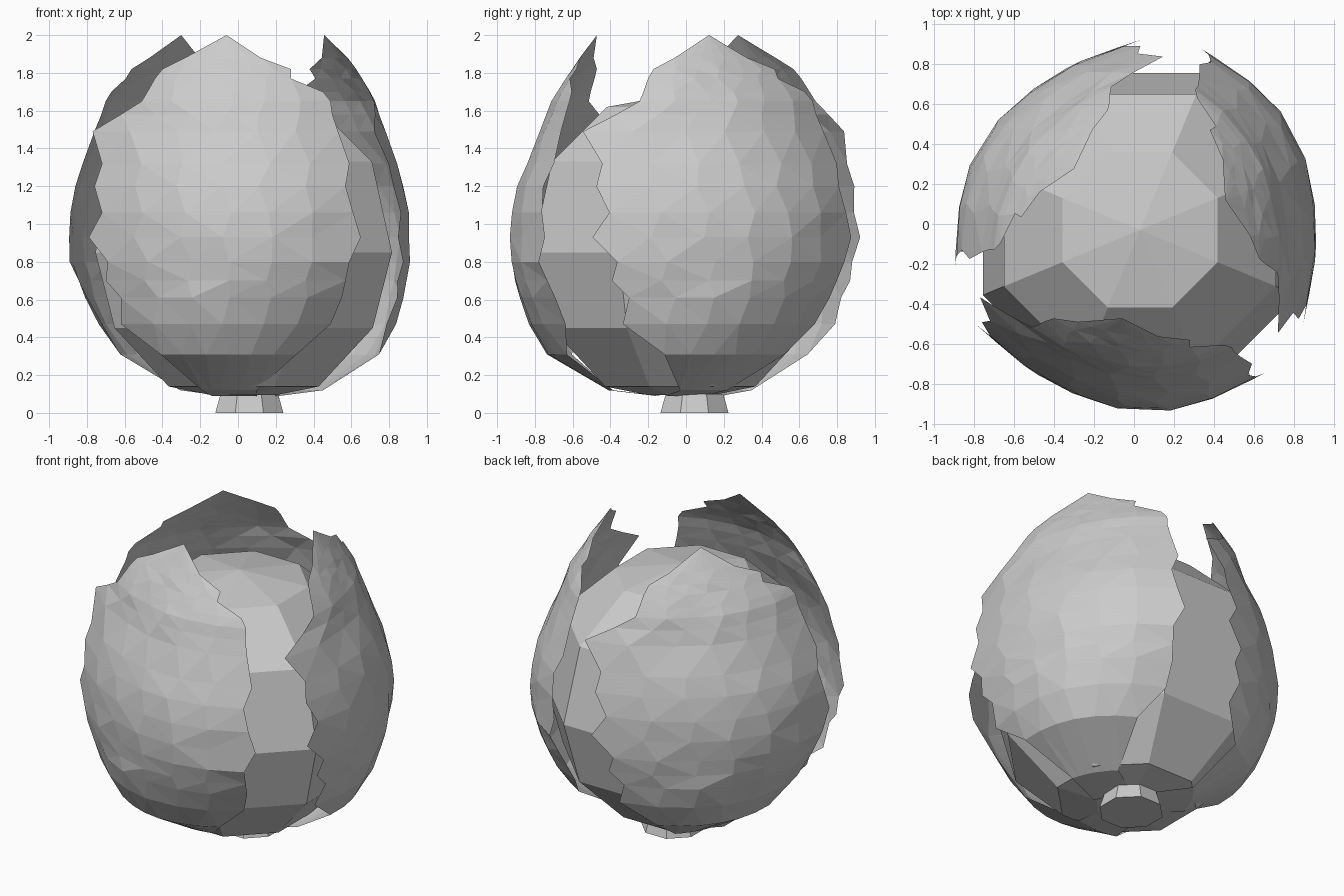
import bpy, bmesh, math, random
from mathutils import Matrix, Vector

if "Cube" in bpy.data.objects:
    bpy.data.objects.remove(bpy.data.objects["Cube"])

CX, CY = 0.03, -0.02


def make_object(name, bm):
    bmesh.ops.recalc_face_normals(bm, faces=bm.faces)
    me = bpy.data.meshes.new(name)
    bm.to_mesh(me)
    bm.free()
    ob = bpy.data.objects.new(name, me)
    bpy.context.collection.objects.link(ob)
    return ob


def lathe(profile, cx, cy, crown=0.0, sides=8):
    """Faceted solid from (radius, z) rings, capped, with an optional raised tip."""
    bm = bmesh.new()
    rings = []
    for r, z in profile:
        ring = []
        for i in range(sides):
            a = 2 * math.pi * (i + 0.5) / sides
            ring.append(bm.verts.new((cx + r * math.cos(a), cy + r * math.sin(a), z)))
        rings.append(ring)
    for a, b in zip(rings, rings[1:]):
        for i in range(sides):
            j = (i + 1) % sides
            bm.faces.new((a[i], a[j], b[j], b[i]))
    bm.faces.new(rings[0])
    tip = bmesh.ops.poke(bm, faces=[bm.faces.new(rings[-1])])["verts"][0]
    tip.co.z += crown
    return bm


# Round inner head, with a shallow domed crown
make_object("head", lathe([(0.19, 0.095), (0.43, 0.14), (0.74, 0.45), (0.85, 0.85),
                           (0.735, 1.33), (0.42, 1.62)], CX, CY - 0.01, 0.07))

# Cut stem
make_object("stem", lathe([(0.195, 0.0), (0.165, 0.1)], 0.06, 0.045))

# Leaf rows: height, depth of the middle, ragged left and right edge
ROWS = [
    (0.09, 0.16, -0.14, 0.10), (0.12, 0.41, -0.19, 0.10),
    (0.31, 0.735, -0.41, 0.31), (0.47, 0.83, -0.62, 0.49),
    (0.61, 0.88, -0.62, 0.55), (0.70, 0.90, -0.70, 0.57),
    (0.80, 0.915, -0.69, 0.59), (0.93, 0.92, -0.79, 0.65),
    (1.06, 0.91, -0.72, 0.61), (1.20, 0.88, -0.76, 0.57),
    (1.32, 0.835, -0.72, 0.59), (1.49, 0.765, -0.77, 0.53),
    (1.58, 0.725, -0.62, 0.50), (1.65, 0.70, -0.51, 0.49),
    (1.70, 0.67, -0.48, 0.45), (1.77, 0.625, -0.44, 0.28),
    (1.82, 0.59, -0.40, 0.28), (1.88, 0.55, -0.28, 0.12),
    (2.00, 0.47, -0.06, -0.06),
]
COLS = 6


def leaf(name, angle, inset):
    rng = random.Random(4)
    bm = bmesh.new()
    grid = []
    for k, (z, d, xl, xr) in enumerate(ROWS):
        low = max(0.0, 0.8 - z)           # tighter curl towards the base
        row = []
        for i in range(COLS + 1):
            x = xl + (xr - xl) * i / COLS
            u = x + 0.07
            y = -d + inset - (0.17 - 0.2 * low) * u + (0.57 + 0.7 * low) * u * u
            # Gentle crumpling of the leaf blade
            if 0 < i < COLS and 2 < k < len(ROWS) - 2:
                x += rng.uniform(-0.02, 0.02)
                y += rng.uniform(-0.005, 0.005)
            row.append(bm.verts.new((x, y, z)))
        grid.append(row)
    for a, b in zip(grid, grid[1:]):
        for i in range(COLS):
            bm.faces.new((a[i], a[i + 1], b[i + 1], b[i]))
    bmesh.ops.remove_doubles(bm, verts=bm.verts, dist=0.002)
    bmesh.ops.triangulate(bm, faces=bm.faces)
    bmesh.ops.rotate(bm, verts=bm.verts, cent=Vector((CX, CY, 0)),
                     matrix=Matrix.Rotation(angle, 3, 'Z'))
    return make_object(name, bm)


# Three outer leaves around the head
for name, turn, inset in (("front_leaf", 0, 0.0), ("right_leaf", 120, 0.012),
                          ("left_leaf", -120, 0.018)):
    leaf(name, math.radians(turn), inset)
